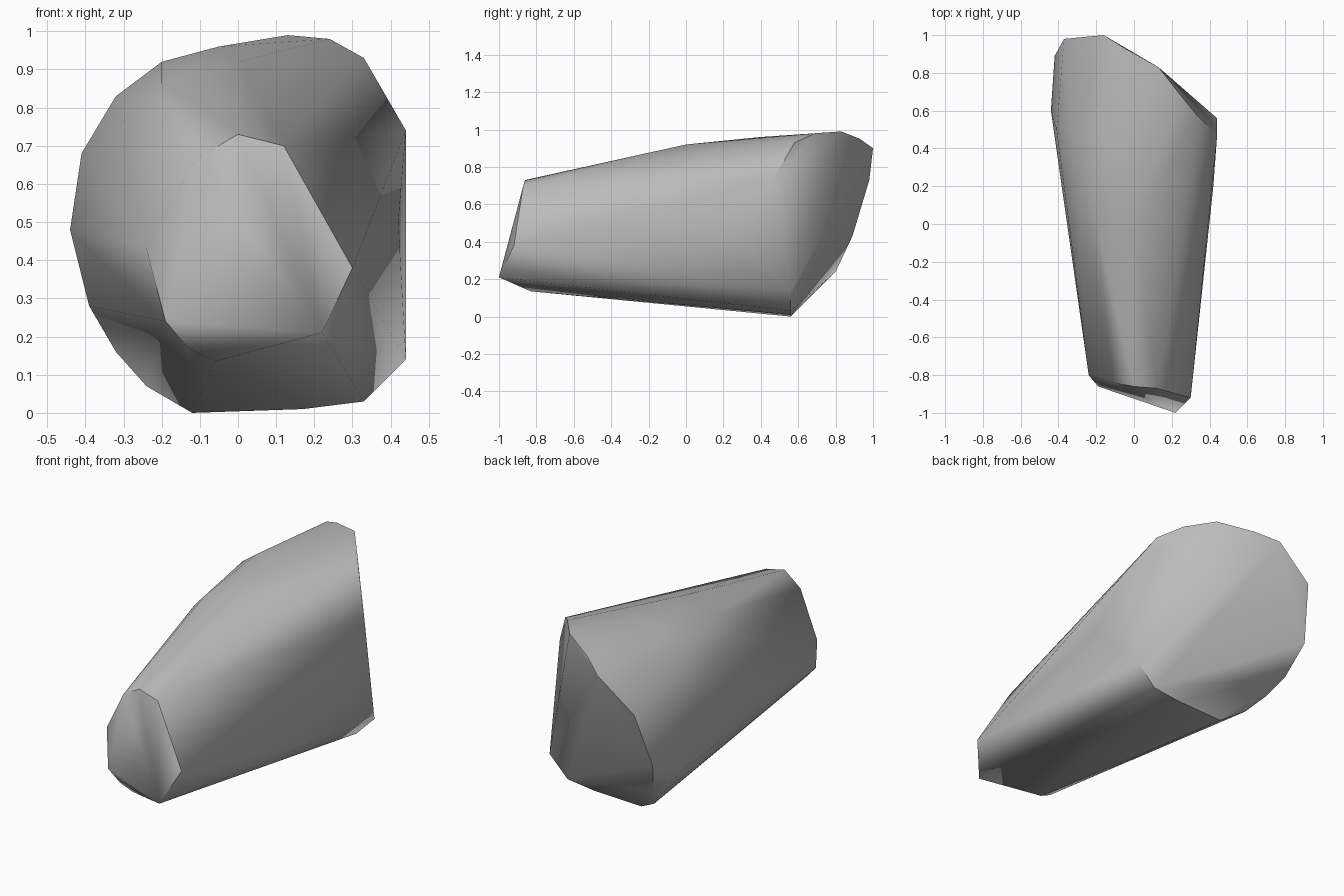
import bpy, bmesh, math

cube = bpy.data.objects.get("Cube")
if cube:
    bpy.data.objects.remove(cube, do_unlink=True)

# Plain grey stone
stone = bpy.data.materials.new("stone_grey")
stone.use_nodes = True
grey = (0.5, 0.5, 0.5, 1)
stone.diffuse_color = grey
stone.node_tree.nodes["Principled BSDF"].inputs["Base Color"].default_value = grey

# Small front cap outline
front_cap = [(0, -.86, .73), (.12, -.87, .70), (.30, -.92, .38), (.22, -1, .21),
             (-.06, -.83, .135), (-.13, -.84, .17), (-.19, -.86, .24),
             (-.24, -.80, .43), (-.11, -.84, .665)]
# Bulge along the top and one flank
bulge = [(0, 0, .92), (-.2, 0, .865), (-.3, .05, .765), (-.05, .4, .96),
         (-.2, .45, .92), (-.32, .5, .83), (-.41, .5, .68), (-.44, .6, .48),
         (-.39, .6, .28), (.42, .2, .5)]
# Large slanted back cap outline
back_cap = [(.44, .56, .14), (.44, .47, .74), (.33, .58, .93), (.24, .69, .98),
            (.13, .83, .99), (-.05, .93, .95), (-.16, 1, .9), (-.37, .98, .73),
            (-.42, .89, .43), (-.36, .8, .24), (-.32, .7, .16), (-.24, .62, .07),
            (-.12, .56, 0), (.17, .56, .01), (.33, .56, .03)]

# Wrap the outlines in one convex skin
bm = bmesh.new()
for point in front_cap + bulge + back_cap:
    bm.verts.new(point)
bmesh.ops.convex_hull(bm, input=bm.verts)
bmesh.ops.delete(bm, geom=[v for v in bm.verts if not v.link_faces], context='VERTS')
bmesh.ops.recalc_face_normals(bm, faces=bm.faces)
mesh = bpy.data.meshes.new("tapered_stone")
bm.to_mesh(mesh)
bm.free()
mesh.materials.append(stone)
rock = bpy.data.objects.new("tapered_stone", mesh)
bpy.context.collection.objects.link(rock)

# Soft shading with crisp cap rims
bpy.context.view_layer.objects.active = rock
rock.select_set(True)
bpy.ops.object.shade_smooth_by_angle(angle=math.radians(48))
